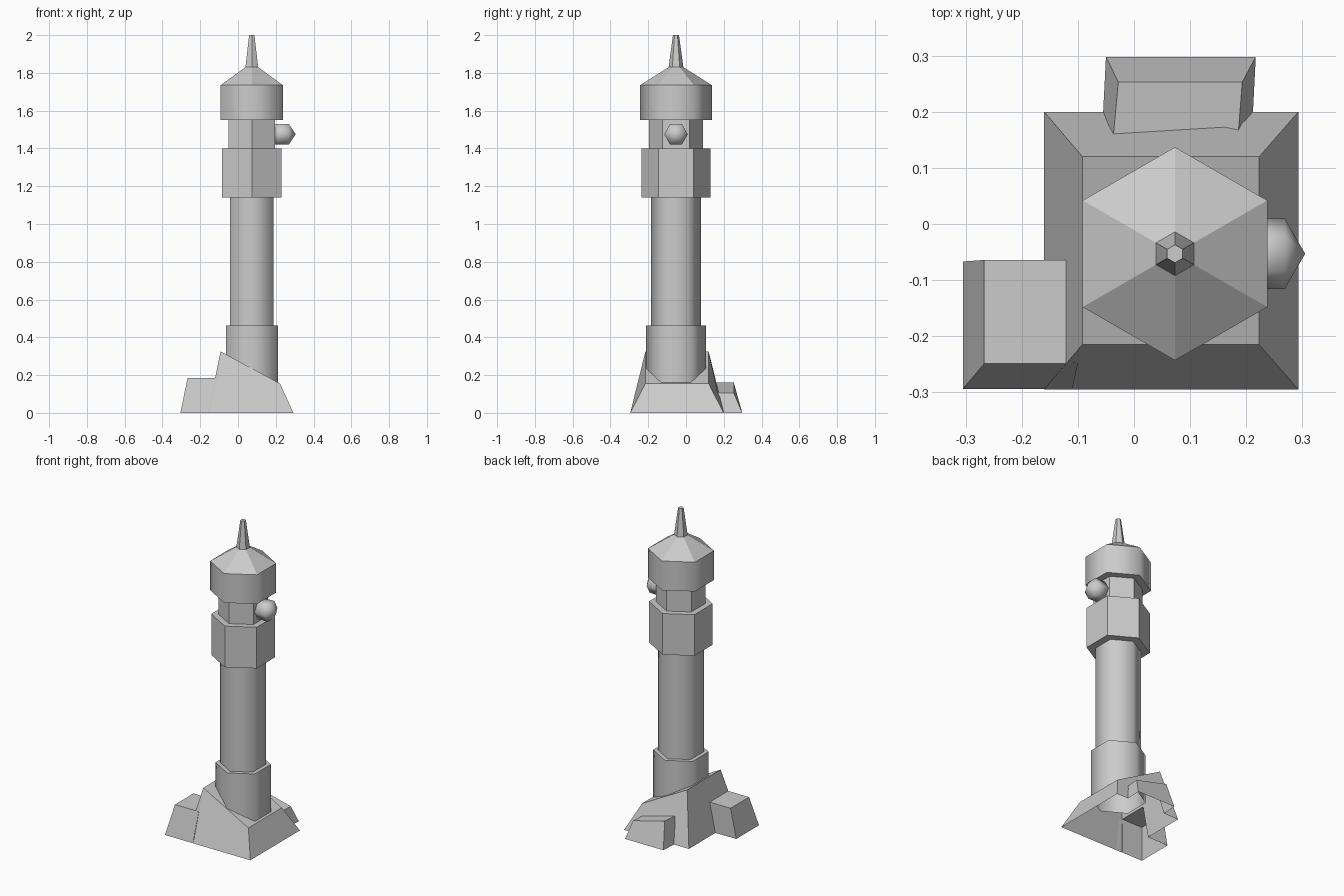
import bpy, bmesh, math
from mathutils import Matrix

if "Cube" in bpy.data.objects:
    bpy.data.objects.remove(bpy.data.objects["Cube"])

AXIS = (0.073, -0.053)   # tower centre line


def finish(name, bm, smooth):
    bmesh.ops.remove_doubles(bm, verts=bm.verts, dist=1e-5)
    bmesh.ops.recalc_face_normals(bm, faces=bm.faces)
    me = bpy.data.meshes.new(name)
    bm.to_mesh(me)
    bm.free()
    ob = bpy.data.objects.new(name, me)
    bpy.context.collection.objects.link(ob)
    if smooth:
        bpy.ops.object.select_all(action='DESELECT')
        ob.select_set(True)
        bpy.context.view_layer.objects.active = ob
        bpy.ops.object.shade_smooth_by_angle(angle=math.radians(65))
    return ob


def lathe(name, profile, smooth=False, matrix=None):
    """Six-sided turned part from (radius, height) points, corners on +-y."""
    bm = bmesh.new()
    rings = []
    for r, z in profile:
        rings.append([bm.verts.new((r * math.sin(k * math.pi / 3),
                                    r * math.cos(k * math.pi / 3), z))
                      for k in range(6)])
    for a, b in zip(rings, rings[1:]):
        for k in range(6):
            n = (k + 1) % 6
            bm.faces.new((a[k], a[n], b[n], b[k]))
    # Radius zero closes an end
    bmesh.ops.remove_doubles(bm, verts=bm.verts, dist=1e-5)
    bmesh.ops.dissolve_degenerate(bm, edges=bm.edges, dist=1e-6)
    bm.transform(matrix or Matrix.Translation((*AXIS, 0)))
    return finish(name, bm, smooth)


def block(name, bottom, top):
    """Six-faced rock from four bottom and four top corners."""
    bm = bmesh.new()
    b = [bm.verts.new(p) for p in bottom]
    t = [bm.verts.new(p) for p in top]
    bm.faces.new(b[::-1])
    bm.faces.new(t)
    for i in range(4):
        j = (i + 1) % 4
        bm.faces.new((b[i], b[j], t[j], t[i]))
    return finish(name, bm, False)


# Tower, bottom to top
lathe("tower_base", [(.159, .15), (.159, .462), (.13, .462)], True)
lathe("shaft", [(.132, .45), (.132, 1.15)], True)
lathe("gallery", [(.13, 1.14), (.183, 1.14), (.183, 1.40), (.138, 1.40)])
lathe("neck", [(.142, 1.39), (.142, 1.56)])
lathe("cap", [(.14, 1.55), (.19, 1.55), (.19, 1.735)], True)
lathe("roof", [(.19, 1.735), (.039, 1.83)])
lathe("spire", [(.039, 1.83), (.016, 2.0), (0, 2.0)])

# Lamp on the right side, a coarse ball turned on the x axis
lathe("lamp", [(0, -.072), (.0625, -.036), (.0625, .036), (0, .072)], True,
      Matrix.Translation((.233, AXIS[1], 1.475)) @ Matrix.Rotation(math.pi / 2, 4, 'Y'))

# Rocks: sloping main rock with two smaller ones merged in
rock = block("rock_base",
             [(-.16, -.295, 0), (.293, -.295, 0), (.293, .2, 0), (-.16, .2, 0)],
             [(-.092, -.215, .325), (.223, -.215, .155), (.223, .12, .155), (-.092, .12, .325)])
left = block("left_rock",
             [(-.305, -.294, 0), (-.11, -.294, 0), (-.11, -.065, 0), (-.305, -.067, 0)],
             [(-.267, -.249, .185), (-.1, -.249, .185), (-.1, -.064, .185), (-.267, -.064, .185)])
rear = block("rear_rock",
             [(-.06, .1, 0), (.207, .1, 0), (.217, .298, 0), (-.05, .298, 0)],
             [(-.042, .1, .16), (.181, .1, .105), (.193, .253, .105), (-.028, .253, .16)])
bpy.context.view_layer.objects.active = rock
for other in (left, rear):
    mod = rock.modifiers.new("merge", 'BOOLEAN')
    mod.operation = 'UNION'
    mod.solver = 'EXACT'
    mod.object = other
    bpy.ops.object.modifier_apply(modifier=mod.name)
    bpy.data.objects.remove(other)

# The rocks are hollow: open underneath
bm = bmesh.new()
bm.from_mesh(rock.data)
under = [f for f in bm.faces if all(v.co.z < .001 for v in f.verts)]
bmesh.ops.delete(bm, geom=under, context='FACES')
bm.to_mesh(rock.data)
bm.free()
